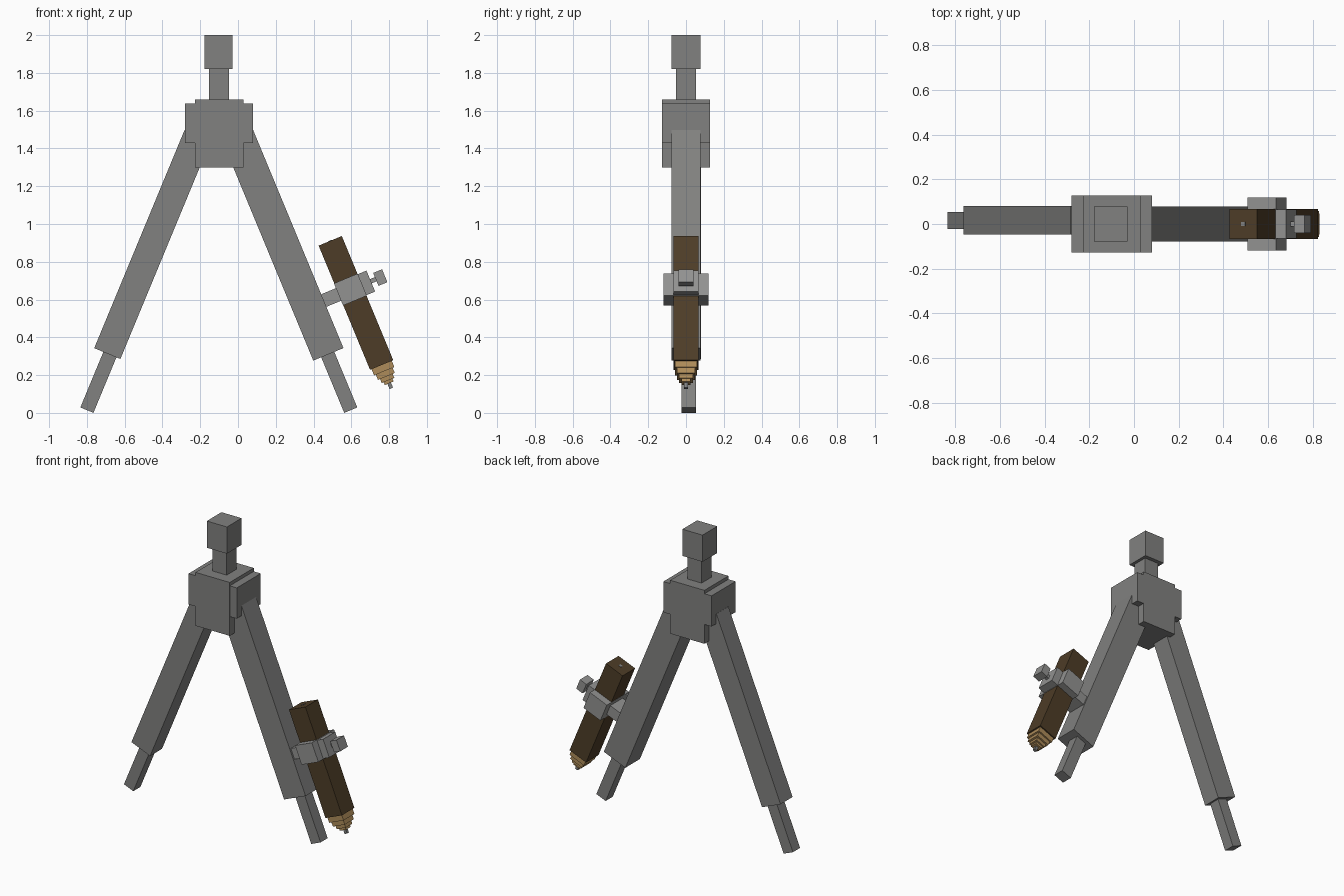
import bpy, math
from mathutils import Matrix, Vector

if "Cube" in bpy.data.objects:
    bpy.data.objects.remove(bpy.data.objects["Cube"])


def material(name, rgb):
    m = bpy.data.materials.new(name)
    m.diffuse_color = (*rgb, 1)
    m.use_nodes = True
    m.node_tree.nodes["Principled BSDF"].inputs["Base Color"].default_value = m.diffuse_color
    return m


GREY = material("dark grey metal", (0.22, 0.22, 0.215))
LIGHT = material("light grey metal", (0.29, 0.29, 0.285))
BROWN = material("dark brown paint", (0.075, 0.046, 0.02))
WOOD = material("bare wood", (0.42, 0.26, 0.10))
TILT = math.radians(22.5)


def box(name, mat, x, y, z, origin=(0, 0, 0), tilt=0.0):
    """Box from (min, max) ranges, in a frame tilted about y at origin."""
    bpy.ops.mesh.primitive_cube_add(size=1)
    o = bpy.context.object
    o.name = name
    mid = Vector([(a + b) / 2 for a, b in (x, y, z)])
    size = [b - a for a, b in (x, y, z)]
    o.data.transform(Matrix.Translation(mid) @ Matrix.Diagonal((*size, 1)))
    o.matrix_world = Matrix.Translation(origin) @ Matrix.Rotation(tilt, 4, 'Y')
    o.data.materials.append(mat)
    return o


# Hinge head and grip
box("grip", GREY, (-0.178, -0.028), (-0.078, 0.078), (1.82, 2.0))
box("neck", GREY, (-0.153, -0.048), (-0.052, 0.052), (1.64, 1.83))
box("hinge_core", GREY, (-0.227, 0.028), (-0.128, 0.128), (1.30, 1.66))
box("hinge_cheeks", GREY, (-0.28, 0.08), (-0.1275, 0.1275), (1.43, 1.637))

# Legs with thinner feet: side, leg base, half width, y range, foot base x
for side, tilt, base, w, y, foot_x in (
        ("left", TILT, (-0.692, 0, 0.314), 0.075, (-0.048, 0.08), -0.80),
        ("right", -TILT, (0.4785, 0, 0.31), 0.0865, (-0.078, 0.078), 0.597)):
    box(side + "_leg", GREY, (-w, w), y, (0, 1.25), base, tilt)
    box(side + "_foot", GREY, (-0.0375, 0.0375), (-0.023, 0.053), (0, 0.36),
        (foot_x, 0, 0.0145), tilt)

# Pencil holder on the right leg; local x points outwards, local z up the pencil
C = (0.595, 0, 0.653)


def tilted(name, mat, x, h, z):
    return box(name, mat, x, (-h, h), z, C, -TILT)


tilted("holder_bracket", LIGHT, (-0.155, -0.06), 0.066, (-0.036, 0.036))
tilted("holder_clamp", LIGHT, (-0.068, 0.068), 0.118, (-0.0633, 0.0633))
tilted("holder_block", LIGHT, (0.06, 0.117), 0.065, (-0.06, 0.06))
tilted("screw_stem", LIGHT, (0.115, 0.15), 0.012, (-0.013, 0.011))
tilted("screw_knob", LIGHT, (0.145, 0.196), 0.04, (-0.039, 0.035))

# Pencil, with stepped sharpened end and lead
tilted("pencil_body", BROWN, (-0.0665, 0.0665), 0.0665, (-0.4325, 0.279))
top = -0.4325
for i, (h, bottom) in enumerate(((0.058, -0.468), (0.048, -0.498),
                                 (0.036, -0.521), (0.025, -0.537))):
    tilted(f"pencil_wood_{i + 1}", WOOD, (-h, h), h, (bottom, top))
    top = bottom
tilted("pencil_lead_tip", GREY, (-0.01, 0.01), 0.01, (-0.566, top))
tilted("pencil_lead_end", GREY, (-0.01, 0.01), 0.01, (0.27, 0.281))
